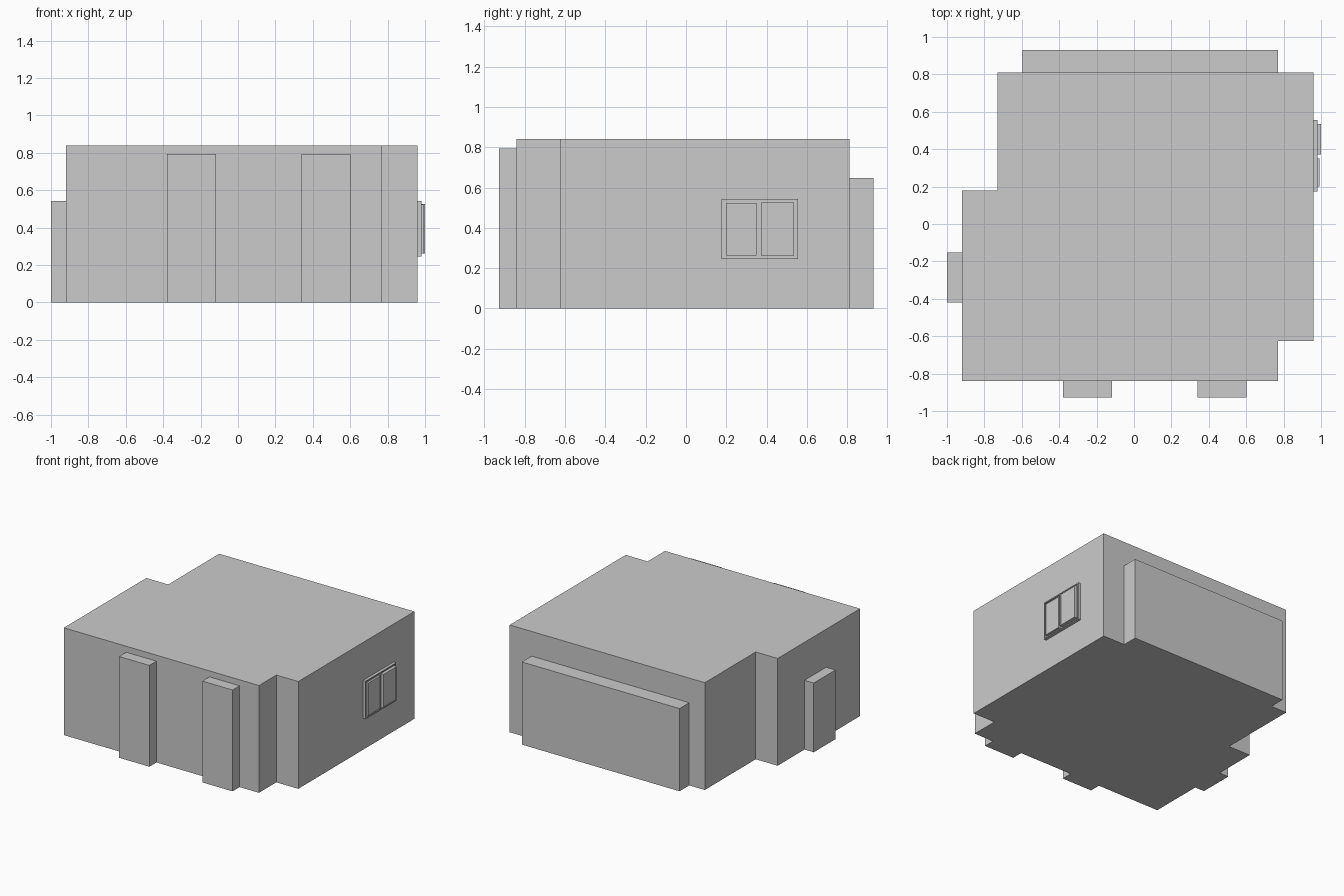
import bpy, bmesh

if "Cube" in bpy.data.objects:
    bpy.data.objects.remove(bpy.data.objects["Cube"])


def finish(name, bm):
    bmesh.ops.recalc_face_normals(bm, faces=bm.faces)
    mesh = bpy.data.meshes.new(name)
    bm.to_mesh(mesh)
    bm.free()
    obj = bpy.data.objects.new(name, mesh)
    bpy.context.collection.objects.link(obj)
    return obj


def prism(name, outline, height):
    bm = bmesh.new()
    base = bm.faces.new([bm.verts.new((x, y, 0)) for x, y in outline])
    top = bmesh.ops.extrude_face_region(bm, geom=[base], use_keep_orig=True)["geom"]
    bmesh.ops.translate(bm, vec=(0, 0, height),
                        verts=[v for v in top if isinstance(v, bmesh.types.BMVert)])
    return finish(name, bm)


def box(name, xs, ys, zs):
    bm = bmesh.new()
    bmesh.ops.create_cube(bm, size=1)
    for v in bm.verts:
        v.co = [r[0] if c < 0 else r[1] for c, r in zip(v.co, (xs, ys, zs))]
    return finish(name, bm)


def sash(name, xs, ys, zs, border, depth):
    # Panel with a raised border around a sunken pane
    obj = box(name, xs, ys, zs)
    bm = bmesh.new()
    bm.from_mesh(obj.data)
    face = max(bm.faces, key=lambda f: f.normal.x)
    bmesh.ops.inset_region(bm, faces=[face], thickness=border)
    inner = bmesh.ops.extrude_discrete_faces(bm, faces=[face])["faces"]
    bmesh.ops.translate(bm, vec=(-depth, 0, 0), verts=inner[0].verts)
    bmesh.ops.remove_doubles(bm, verts=bm.verts, dist=1e-5)
    bm.to_mesh(obj.data)
    bm.free()


# Main body with two notched corners
prism("main_body", [(-0.92, -0.84), (0.77, -0.84), (0.77, -0.625), (0.96, -0.625),
                    (0.96, 0.81), (-0.73, 0.81), (-0.73, 0.18), (-0.92, 0.18)], 0.84)

# Projecting blocks on the front, left and back walls
for i, x in enumerate((-0.38, 0.34)):
    box(f"front_block_{i + 1}", (x, x + 0.262), (-0.927, -0.84), (0, 0.793))
box("left_block", (-1.0, -0.92), (-0.42, -0.152), (0, 0.542))
box("back_block", (-0.595, 0.77), (0.81, 0.93), (0, 0.647))

# Sliding window on the right wall
sash("window_frame", (0.96, 0.982), (0.175, 0.555), (0.245, 0.543), 0.012, 0.006)
sash("window_sash_1", (0.97, 0.992), (0.2, 0.35), (0.262, 0.522), 0.008, 0.005)
sash("window_sash_2", (0.97, 1.0), (0.372, 0.535), (0.262, 0.525), 0.01, 0.005)
